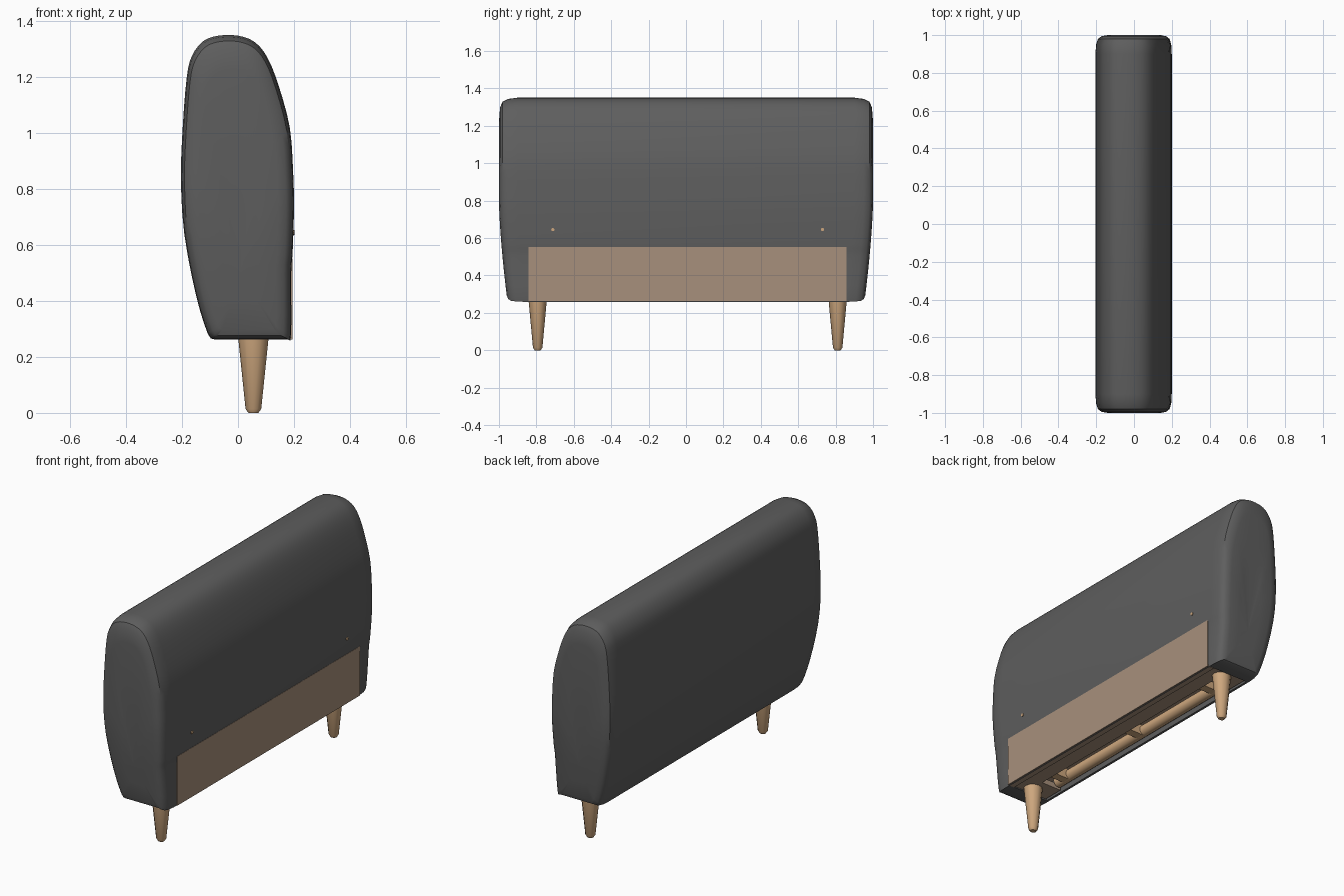
import bpy, bmesh, math
from mathutils import Matrix

if "Cube" in bpy.data.objects:
    bpy.data.objects.remove(bpy.data.objects["Cube"])


def material(name, rgb):
    m = bpy.data.materials.new(name)
    m.diffuse_color = (*rgb, 1)
    m.use_nodes = True
    m.node_tree.nodes["Principled BSDF"].inputs["Base Color"].default_value = m.diffuse_color
    return m


FABRIC = material("grey fabric", (0.112, 0.112, 0.112))
BOARD = material("brown board", (0.39, 0.28, 0.20))
WOOD = material("light wood", (0.62, 0.39, 0.21))


def make(name, bm, mat, smooth=True):
    bmesh.ops.recalc_face_normals(bm, faces=bm.faces)
    me = bpy.data.meshes.new(name)
    bm.to_mesh(me)
    bm.free()
    ob = bpy.data.objects.new(name, me)
    bpy.context.collection.objects.link(ob)
    me.materials.append(mat)
    if smooth:
        shade(ob)
    return ob


def shade(ob):
    bpy.ops.object.select_all(action='DESELECT')
    ob.select_set(True)
    bpy.context.view_layer.objects.active = ob
    bpy.ops.object.shade_smooth_by_angle(angle=math.radians(35))


def box(name, x, y, z, mat):
    bm = bmesh.new()
    size = Matrix.Diagonal((x[1] - x[0], y[1] - y[0], z[1] - z[0], 1))
    mid = Matrix.Translation((sum(x) / 2, sum(y) / 2, sum(z) / 2))
    bmesh.ops.create_cube(bm, size=1, matrix=mid @ size)
    return make(name, bm, mat, False)


def spline(pts, n=3):
    """Catmull-Rom curve through an open list of points."""
    out = []
    for i in range(len(pts) - 1):
        a, b, c, d = (pts[max(0, min(len(pts) - 1, i + k))] for k in (-1, 0, 1, 2))
        for s in range(n):
            t = s / n
            out.append(tuple(0.5 * (2 * q + (r - p) * t + (2 * p - 5 * q + 4 * r - w) * t * t
                                    + (3 * q - p - 3 * r + w) * t ** 3)
                             for p, q, r, w in zip(a, b, c, d)))
    return out + [pts[-1]]


# Upholstered body: side profile lofted along y with rounded, tapered ends
profile = spline([
    (-0.085, 0.263), (-0.108, 0.283), (-0.15, 0.42), (-0.192, 0.64), (-0.204, 0.84),
    (-0.197, 1.03), (-0.183, 1.2), (-0.165, 1.275), (-0.125, 1.328), (-0.07, 1.348),
    (0.0, 1.348), (0.06, 1.325), (0.105, 1.27), (0.145, 1.17), (0.185, 1.02),
    (0.197, 0.86), (0.2, 0.73), (0.195, 0.57), (0.19, 0.5), (0.19, 0.28), (0.18, 0.263)])
half = [(0.9, 1, 1), (0.95, .985, .992), (0.98, .94, .975), (0.994, .85, .94),
        (1, .7, .85), (1, .35, .45), (1, .03, .04)]
rings = [(-y, a, b) for y, a, b in reversed(half)] + half
bm = bmesh.new()
loops = []
for y, sx, sz in rings:
    loop = []
    for px, pz in profile:
        z = 0.5 + (pz - 0.5) * sz
        taper = 1 - 0.045 * (max(0, 0.8 - z) / 0.535) ** 1.5
        loop.append(bm.verts.new((0.01 + (px - 0.01) * sx, y * taper, z)))
    loops.append(loop)
for a, b in zip(loops, loops[1:]):
    for i in range(len(a)):
        j = (i + 1) % len(a)
        bm.faces.new((a[i], a[j], b[j], b[i]))
bm.faces.new(loops[0])
bm.faces.new(loops[-1])
body = make("cushion_body", bm, FABRIC, False)

# Hollow in the underside
cutter = box("hollow_cutter", (-0.08, 0.18), (-0.84, 0.86), (0.1, 0.38), FABRIC)
mod = body.modifiers.new("hollow", 'BOOLEAN')
mod.object = cutter
mod.operation = 'DIFFERENCE'
mod.solver = 'EXACT'
bpy.context.view_layer.objects.active = body
bpy.ops.object.modifier_apply(modifier=mod.name)
bpy.data.objects.remove(cutter)
shade(body)

# Wooden panel on the back and the frame boards inside the hollow
box("back_panel", (0.15, 0.195), (-0.842, 0.858), (0.262, 0.552), BOARD)
box("bottom_strip", (0.06, 0.152), (-0.838, 0.858), (0.268, 0.3), BOARD)
box("hollow_ceiling", (-0.079, 0.16), (-0.838, 0.858), (0.36, 0.379), BOARD)
for s in (-1, 1):
    box("end_board", (-0.07, 0.152), tuple(sorted((0.01 + s * 0.72, 0.01 + s * 0.845))),
        (0.268, 0.3), BOARD)


# Frame rail and braces
def rod(name, x, y, z, r, length, axis='Y', sides=16):
    bm = bmesh.new()
    rot = Matrix.Rotation(math.radians(90), 4, 'X' if axis == 'Y' else 'Y')
    bmesh.ops.create_cone(bm, cap_ends=True, segments=sides, radius1=r, radius2=r, depth=length,
                          matrix=Matrix.Translation((x, y, z)) @ rot)
    return make(name, bm, WOOD)


rod("frame_rail", -0.045, 0.01, 0.305, 0.032, 1.42)
for y in (-0.62, 0.01, 0.64):
    box("cross_brace", (-0.05, 0.1), (y - 0.025, y + 0.025), (0.275, 0.335), WOOD)

# Small pegs above the panel
for y in (-0.712, 0.73):
    rod("peg", 0.192, y, 0.645, 0.009, 0.02, 'X', 10)

# Tapered legs with a chamfered foot
for y in (-0.793, 0.811):
    bm = bmesh.new()
    prev = None
    for z, r in ((0.0, 0.018), (0.014, 0.028), (0.285, 0.056)):
        ring = [bm.verts.new((0.055 + r * math.cos(k * math.tau / 12),
                              y + 0.9 * r * math.sin(k * math.tau / 12), z)) for k in range(12)]
        if prev:
            for k in range(12):
                bm.faces.new((prev[k], prev[(k + 1) % 12], ring[(k + 1) % 12], ring[k]))
        else:
            bm.faces.new(ring)
        prev = ring
    bm.faces.new(prev)
    make("leg", bm, WOOD)
